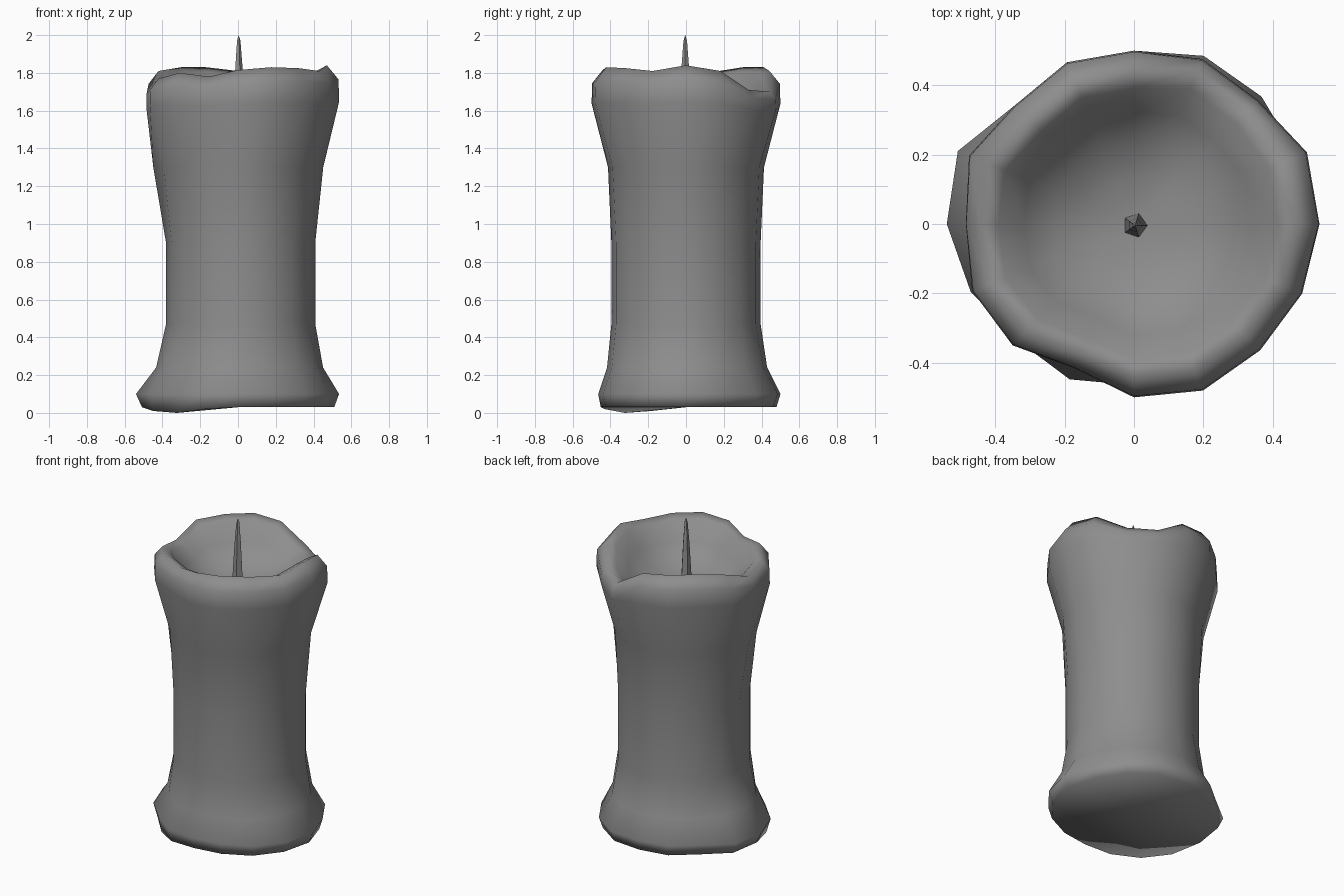
import bpy
import bmesh
import math

cube = bpy.data.objects.get("Cube")
if cube:
    bpy.data.objects.remove(cube, do_unlink=True)

SIDES = 16


def make_material(name, value):
    mat = bpy.data.materials.new(name)
    mat.use_nodes = True
    colour = (value, value, value, 1)
    mat.diffuse_color = colour
    mat.node_tree.nodes["Principled BSDF"].inputs["Base Color"].default_value = colour
    return mat


def loft(name, rings, bottom, top, material, smooth_angle):
    """Skin a list of closed rings and close both ends with a centre point."""
    bm = bmesh.new()
    loops = [[bm.verts.new(p) for p in ring] for ring in rings]
    count = len(loops[0])
    low, high = bm.verts.new(bottom), bm.verts.new(top)
    for i in range(count):
        j = (i + 1) % count
        for a, b in zip(loops, loops[1:]):
            bm.faces.new((a[i], a[j], b[j], b[i]))
        bm.faces.new((low, loops[0][j], loops[0][i]))
        bm.faces.new((high, loops[-1][i], loops[-1][j]))
    mesh = bpy.data.meshes.new(name)
    bm.to_mesh(mesh)
    bm.free()
    mesh.materials.append(material)
    obj = bpy.data.objects.new(name, mesh)
    bpy.context.collection.objects.link(obj)
    bpy.ops.object.select_all(action="DESELECT")
    obj.select_set(True)
    bpy.context.view_layer.objects.active = obj
    bpy.ops.object.shade_smooth_by_angle(angle=math.radians(smooth_angle))
    return obj


def ring(radius, height, count=SIDES, x=0.0, y=0.0):
    """Ring whose radius and height are functions of the side index."""
    points = []
    for i in range(count):
        a = math.tau * i / count
        points.append((x + radius(i) * math.cos(a), y + radius(i) * math.sin(a), height(i)))
    return points


grey = make_material("grey wax", 0.27)

# Uneven outlines of the melted rim and foot, counter-clockwise from the left side
rim = [.535, .54, .505, .515, .5, .505, .485, .515, .485, .505, .495, .45, .5, .52, .515, .525]
foot = [.535, .51, .52, .525, .5, .505, .485, .55, .54, .51, .475, .485, .465, .475, .505, .525]
crest = [1.84, 1.81, 1.71, 1.7, 1.81, 1.83, 1.83, 1.81,
         1.74, 1.77, 1.8, 1.78, 1.815, 1.83, 1.825, 1.81]
cosines = [math.cos(math.tau * i / SIDES) for i in range(SIDES)]
shaft = [.395 + .014 * c for c in cosines]


def side_radius(i, f, r):
    # The flare below the rim starts lower on the left and right
    c = cosines[i]
    flare = r ** (1.1 - (.83 if c < 0 else .42) * c ** 8)
    return shaft[i] + f * (foot[i] - shaft[i]) + flare * (rim[i] - shaft[i])


def side_height(i, z):
    # Outer wall follows the dips of the rim, more so near the top
    return z + 4 * max(0, z - 1.56) * (crest[i] - 1.82)


def sole_height(i):
    # One drip reaches the ground at the front right
    return {9: .01, 10: 0, 11: .02}.get(i, .03)


# Wax body: height, blend towards the foot, blend towards the rim
levels = [(.1, 1, 0), (.24, .33, 0), (.47, 0, 0), (.9, 0, 0), (1.3, 0, .2),
          (1.64, 0, 1), (1.75, 0, .97)]
rings = [ring(lambda i: side_radius(i, .8, 0), sole_height)]
for z, f, r in levels:
    rings.append(ring(lambda i: side_radius(i, f, r), lambda i: side_height(i, z)))

# Rolled rim, wider where it has sagged, then the hollow bowl
FLOOR = 1.56
for scale, share in [(.88, 1), (.78, .9), (.64, .5), (.48, .2), (.25, .04)]:
    rings.append(ring(
        lambda i: rim[i] * scale * (1 + .5 * share * max(0, 1.82 - crest[i])),
        lambda i: FLOOR + share * (crest[i] - FLOOR)))
loft("candle_body", rings, (0, 0, .03), (0, 0, FLOOR), grey, 150)

# Tapered wick
wick = [ring(lambda i: r, lambda i: z, 5, .003, -.004)
        for r, z in [(.037, FLOOR - .02), (.021, 1.83), (.01, 1.97)]]
loft("wick", wick, (.003, -.004, FLOOR - .02), (.003, -.004, 2), grey, 40)
